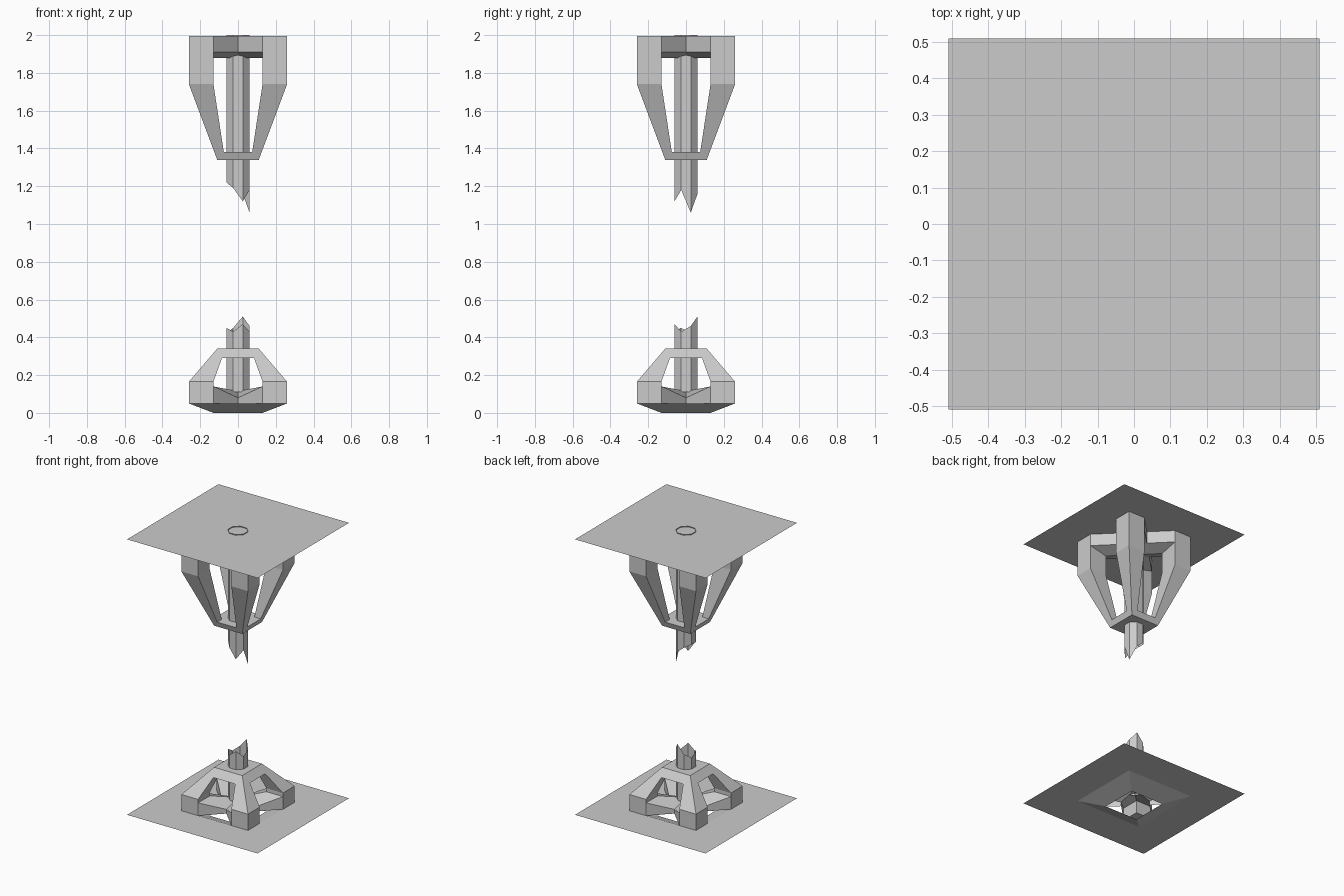
import bpy, bmesh, math

if "Cube" in bpy.data.objects:
    bpy.data.objects.remove(bpy.data.objects["Cube"])

SIGNS = [(1, 1), (-1, 1), (-1, -1), (1, -1)]


def make(name, verts, faces, recalc=True):
    me = bpy.data.meshes.new(name)
    me.from_pydata(verts, [], faces)
    bm = bmesh.new()
    bm.from_mesh(me)
    bmesh.ops.remove_doubles(bm, verts=bm.verts, dist=0.0005)
    if recalc:
        bmesh.ops.recalc_face_normals(bm, faces=bm.faces)
    bm.to_mesh(me)
    bm.free()
    ob = bpy.data.objects.new(name, me)
    bpy.context.collection.objects.link(ob)
    return ob


def loft(name, rings, caps=True):
    """Skin a stack of rings with equal point counts."""
    n = len(rings[0])
    verts = [p for r in rings for p in r]
    faces = [(i * n + j, i * n + (j + 1) % n, (i + 1) * n + (j + 1) % n, (i + 1) * n + j)
             for i in range(len(rings) - 1) for j in range(n)]
    if caps:
        faces += [tuple(range(n)), tuple(range(len(verts) - n, len(verts)))]
    return make(name, verts, faces)


def square(h, z):
    return [(sx * h, sy * h, z) for sx, sy in SIGNS]


def legs(name, sections):
    """Four corner legs; each section is (z, inner, outer)."""
    for k, (sx, sy) in enumerate(SIGNS):
        rings = [[(sx * x, sy * y, z) for x, y in ((a, a), (b, a), (b, b), (a, b))]
                 for z, a, b in sections]
        loft(f"{name}_{k + 1}", rings)


def cross_beams(name, z_base, z_end, z_ridge, z_notch, z_mid):
    """Diagonal cross with ridged beams running out to the corner legs."""
    verts, faces = [], []
    for sx, sy in SIGNS:
        o = len(verts)
        pts = [(0, 0, z_mid), (0, .13, z_notch), (.13, .26, z_end), (.13, .13, z_ridge),
               (.26, .13, z_end), (.13, 0, z_notch), (0, .13, z_base), (.13, .26, z_base),
               (.26, .13, z_base), (.13, 0, z_base)]
        verts += [(x * sx, y * sy, z) for x, y, z in pts]
        for f in ((0, 1, 2, 3), (0, 3, 4, 5), (1, 6, 7, 2), (4, 8, 9, 5), (2, 3, 4)):
            faces.append(tuple(o + i for i in f))
    make(name, verts, faces)


def shaft(name, z_flat, broken):
    """Hollow octagonal shaft with a jagged broken end."""
    ang = [math.radians(22.5 + 45 * k) for k in range(8)]
    ring = [(.066 * math.cos(a), .066 * math.sin(a)) for a in ang]
    loft(name, [[(x, y, z_flat) for x, y in ring],
                [(x, y, z) for (x, y), z in zip(ring, broken)]], caps=False)


# Ceiling sheet
make("ceiling_plate", square(.51, 1.995), [(0, 1, 2, 3)], False)

# Floor sheet, dipping to an open square hole under the base
rings = [square(.13, 0), square(.26, .05), square(.51, .05)]
verts = [p for r in rings for p in r]
faces = [(i * 4 + j, (i + 1) * 4 + j, (i + 1) * 4 + (j + 1) % 4, i * 4 + (j + 1) % 4)
         for i in range(2) for j in range(4)]
make("floor_plate", verts, faces, False)

# Lower stump
legs("lower_leg", [(.05, .13, .26), (.165, .13, .26), (.29, .085, .153)])
cross_beams("lower_cross", .05, .14, .14, .08, .115)
loft("lower_collar", [square(.153, .29), square(.11, .34)])
shaft("lower_shaft", .11, [.46, .51, .45, .42, .45, .43, .47, .43])

# Upper hanging part
legs("upper_leg", [(1.995, .13, .26), (1.74, .13, .26), (1.38, .075, .125)])
cross_beams("upper_cross", 1.995, 1.91, 1.88, 1.91, 1.88)
loft("upper_collar", [square(.125, 1.38), square(.11, 1.34)])
shaft("upper_shaft", 2.0, [1.06, 1.16, 1.20, 1.22, 1.22, 1.19, 1.12, 1.18])
